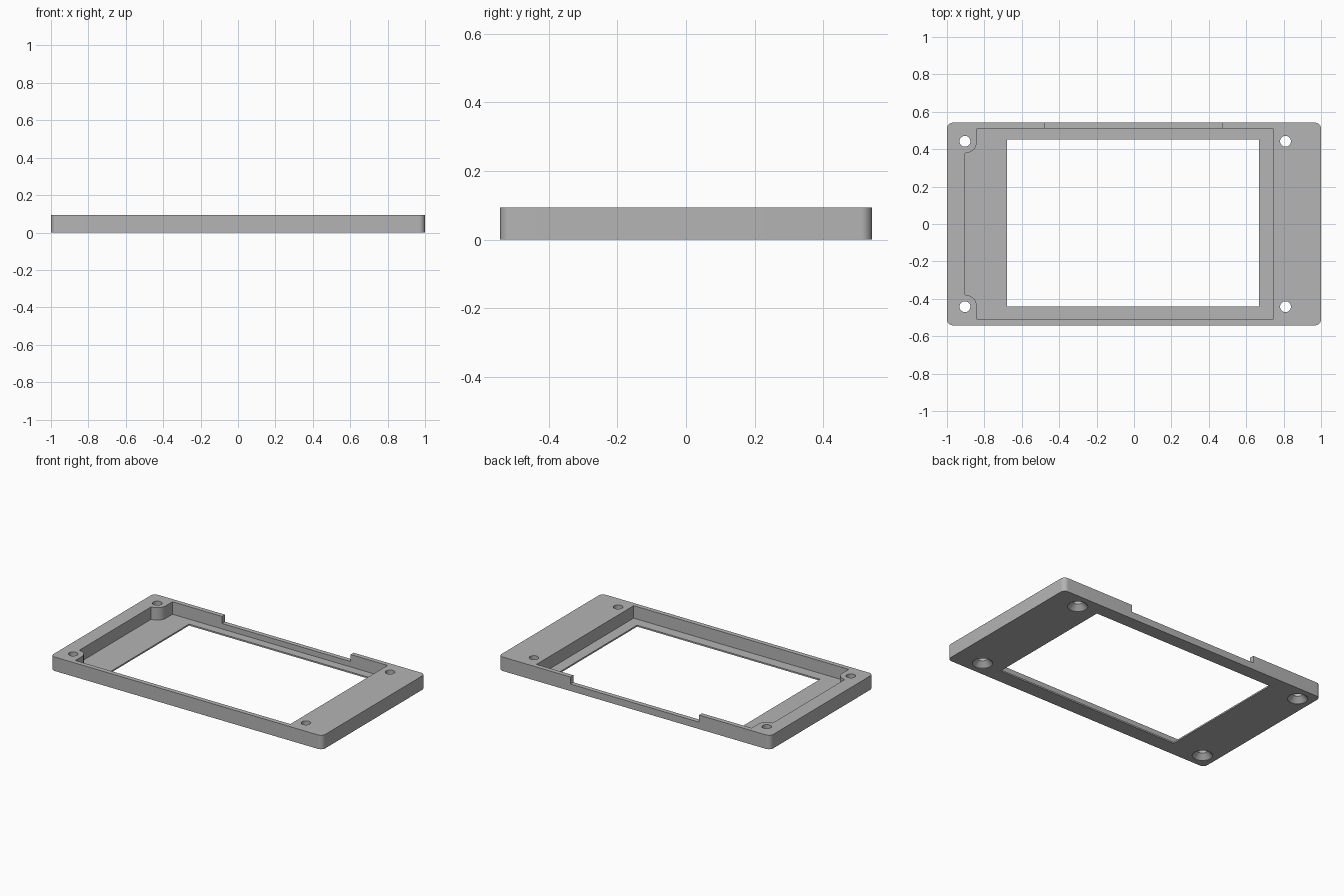
import bpy, bmesh, math

if "Cube" in bpy.data.objects:
    bpy.data.objects.remove(bpy.data.objects["Cube"])

H, FLOOR = 0.093, 0.01          # frame height, thin pocket floor
HX, HY = 1.0, 0.542             # half length, half width
HOLE_Y, HOLE_L, HOLE_R = 0.442, -0.904, 0.81

grey = bpy.data.materials.new("plain grey")
grey.diffuse_color = (0.46, 0.46, 0.46, 1)
grey.use_nodes = True
grey.node_tree.nodes["Principled BSDF"].inputs["Base Color"].default_value = grey.diffuse_color


def arc(cx, cy, r, a0, a1, n=10):
    return [(cx + r * math.cos(math.radians(a0 + (a1 - a0) * i / n)),
             cy + r * math.sin(math.radians(a0 + (a1 - a0) * i / n))) for i in range(n + 1)]


def circle(cx, cy, r, n=40):
    return arc(cx, cy, r, 0, 360, n)[:-1]


def rect(x0, x1, y0, y1):
    return [(x0, y0), (x1, y0), (x1, y1), (x0, y1)]


def loft(name, layers):
    """Closed solid through matching outlines, given as (outline, z)."""
    bm = bmesh.new()
    rings = [[bm.verts.new((x, y, z)) for x, y in pts] for pts, z in layers]
    n = len(rings[0])
    for a, b in zip(rings, rings[1:]):
        for i in range(n):
            j = (i + 1) % n
            bm.faces.new((a[i], a[j], b[j], b[i]))
    bm.faces.new(rings[0][::-1])
    bm.faces.new(rings[-1])
    bmesh.ops.recalc_face_normals(bm, faces=bm.faces)
    me = bpy.data.meshes.new(name)
    bm.to_mesh(me)
    bm.free()
    me.materials.append(grey)
    ob = bpy.data.objects.new(name, me)
    bpy.context.collection.objects.link(ob)
    return ob


# Outer slab with rounded corners
R = 0.032
outline = []
for sx, sy, a in ((1, 1, 0), (-1, 1, 90), (-1, -1, 180), (1, -1, 270)):
    outline += arc(sx * (HX - R), sy * (HY - R), R, a, a + 90)
frame = loft("bezel_frame", [(outline, 0), (outline, H)])

# Pocket outline, stepping around the two left screw bosses
upper = [(0.743, 0.511), (-0.84, 0.511)] + arc(HOLE_L, HOLE_Y, 0.064, 0, -90)
pocket = upper + [(x, -y) for x, y in reversed(upper)]
cutters = [loft("pocket_cutter", [(pocket, FLOOR), (pocket, H + 0.1)])]

# Display window and notch in the back wall
win = rect(-0.678, 0.669, -0.441, 0.453)
cutters.append(loft("window_cutter", [(win, -0.1), (win, H + 0.1)]))
notch = rect(-0.475, 0.472, 0.48, 0.7)
cutters.append(loft("notch_cutter", [(notch, 0.046), (notch, H + 0.1)]))

# Screw holes, countersunk from below
for x in (HOLE_L, HOLE_R):
    for y in (-HOLE_Y, HOLE_Y):
        big, small = circle(x, y, 0.061), circle(x, y, 0.029)
        cutters.append(loft("screw_hole_cutter", [
            (big, -0.05), (big, 0.002), (small, 0.034), (small, H + 0.1)]))

# Cut everything out of the slab
bpy.context.view_layer.objects.active = frame
for c in cutters:
    mod = frame.modifiers.new("cut", 'BOOLEAN')
    mod.operation = 'DIFFERENCE'
    mod.solver = 'EXACT'
    mod.object = c
    bpy.ops.object.modifier_apply(modifier=mod.name)
    bpy.data.objects.remove(c, do_unlink=True)

bpy.ops.object.select_all(action='DESELECT')
frame.select_set(True)
bpy.ops.object.shade_smooth_by_angle(angle=math.radians(30))
